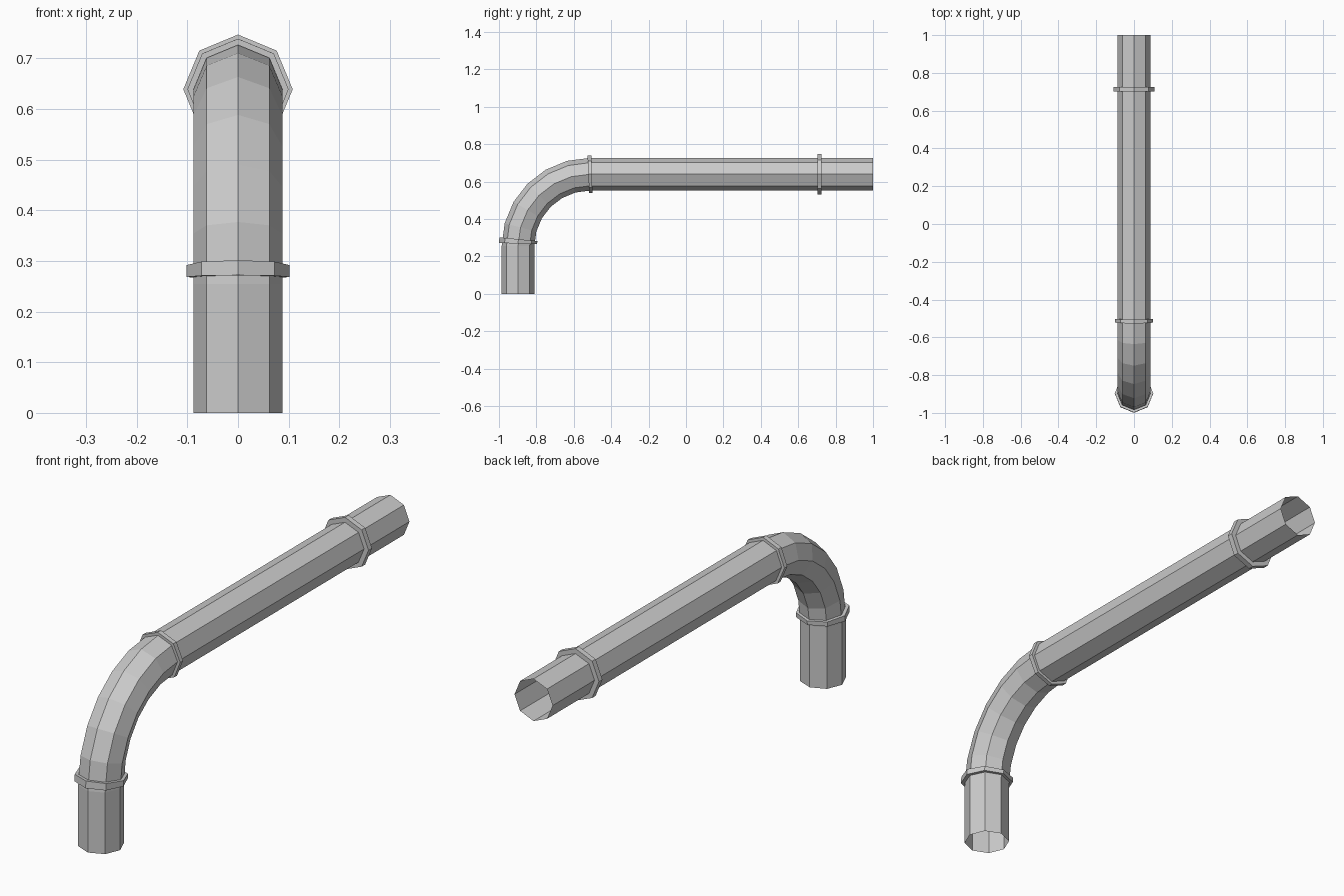
import bpy, bmesh
from math import sin, cos, radians, pi

if "Cube" in bpy.data.objects:
    bpy.data.objects.remove(bpy.data.objects["Cube"])

SIDES = 8
PIPE_R = 0.0875
Y_LEG, Z_RUN = -0.898, 0.639      # axis of the upright leg / of the long run
BEND_R = 0.384
BEND_Y, BEND_Z = Y_LEG + BEND_R, Z_RUN - BEND_R


def loft(name, stations):
    """Skin octagonal rings; station = (y, z, heading in degrees from vertical, radius)."""
    bm = bmesh.new()
    rings = []
    for y, z, heading, r in stations:
        a = radians(heading)
        ring = []
        for i in range(SIDES):
            t = 2 * pi * i / SIDES
            ring.append(bm.verts.new((r * sin(t),
                                      y - r * cos(t) * cos(a),
                                      z + r * cos(t) * sin(a))))
        rings.append(ring)
    for lo, hi in zip(rings, rings[1:]):
        for i in range(SIDES):
            j = (i + 1) % SIDES
            bm.faces.new((lo[i], lo[j], hi[j], hi[i]))
    me = bpy.data.meshes.new(name)
    bm.to_mesh(me)
    bm.free()
    ob = bpy.data.objects.new(name, me)
    bpy.context.collection.objects.link(ob)
    return ob


def bend(deg):
    a = radians(deg)
    return BEND_Y - BEND_R * cos(a), BEND_Z + BEND_R * sin(a), deg


def collar(name, start, end, r):
    loft(name, [(*start, PIPE_R), (*start, r), (*end, r), (*end, PIPE_R)])


# Open-ended pipe: upright leg, six-segment elbow, long horizontal run
loft("pipe", [(Y_LEG, 0, 0, PIPE_R)]
     + [(*bend(d), PIPE_R) for d in range(0, 91, 15)]
     + [(1.0, Z_RUN, 90, PIPE_R)])

# Collars: slightly tilted at both ends of the elbow, square on the run
collar("lower_collar", bend(2), bend(5.5), 0.102)
collar("elbow_collar", (-0.522, Z_RUN, 87.5), (-0.503, Z_RUN, 88.5), 0.1)
collar("end_collar", (0.702, Z_RUN, 90), (0.725, Z_RUN, 90), 0.108)
